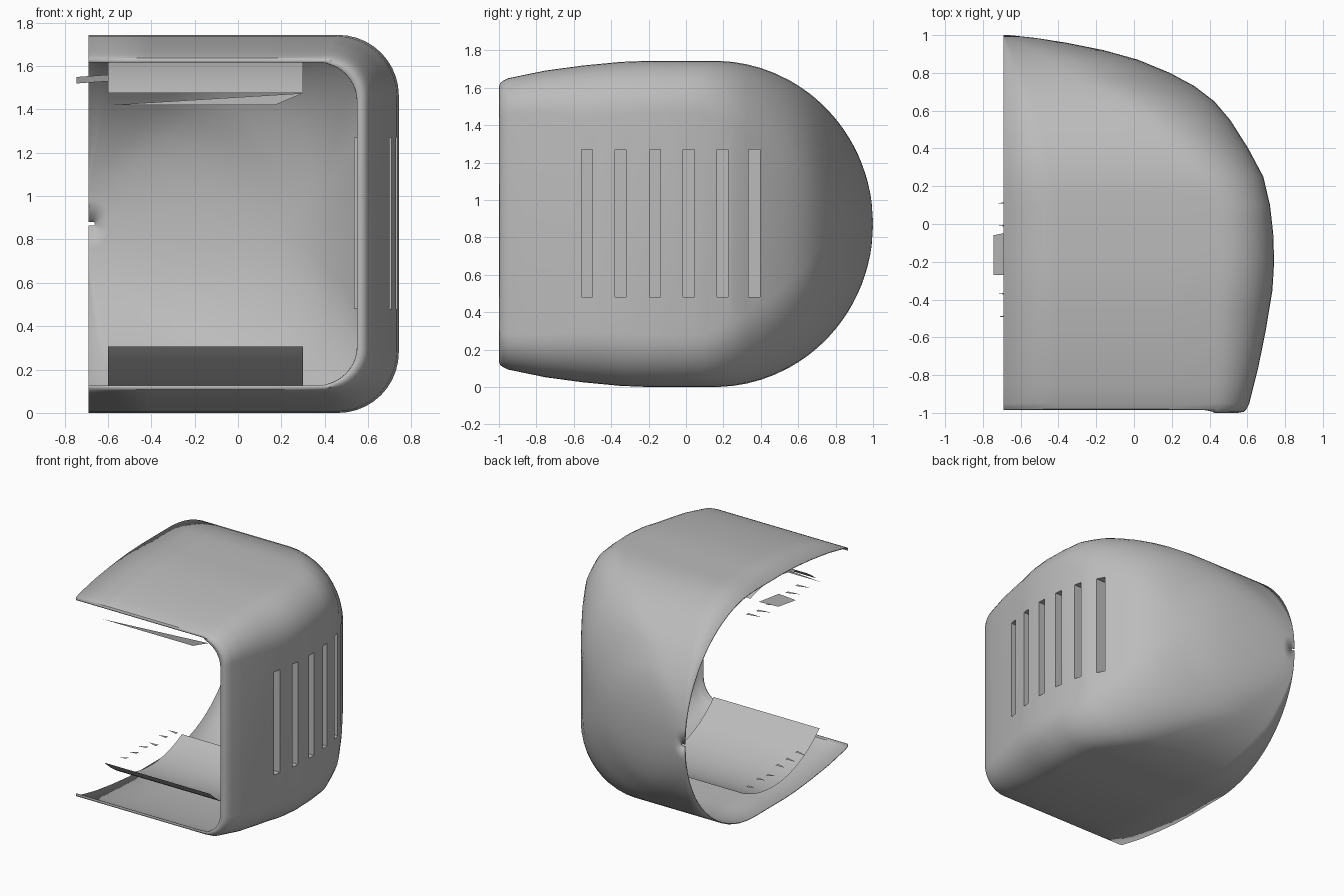
import bpy, bmesh, math, random

if "Cube" in bpy.data.objects:
    bpy.data.objects.remove(bpy.data.objects["Cube"])

grey = bpy.data.materials.new("light_grey")
grey.use_nodes = True
grey.diffuse_color = (0.5, 0.5, 0.5, 1)
grey.node_tree.nodes["Principled BSDF"].inputs["Base Color"].default_value = (0.5, 0.5, 0.5, 1)

LEFT, MID, HALF = -0.69, 0.872, 0.872


def make(name, verts, faces, smooth=False):
    mesh = bpy.data.meshes.new(name)
    mesh.from_pydata(verts, [], faces)
    mesh.materials.append(grey)
    obj = bpy.data.objects.new(name, mesh)
    bpy.context.collection.objects.link(obj)
    for p in mesh.polygons:
        p.use_smooth = smooth
    return obj


def grid(name, rows):
    n = len(rows[0])
    verts = [v for row in rows for v in row]
    faces = [(i * n + j, i * n + j + 1, (i + 1) * n + j + 1, (i + 1) * n + j)
             for i in range(len(rows) - 1) for j in range(n - 1)]
    return make(name, verts, faces, True)


def lerp_table(table, t):
    for (a, u), (b, v) in zip(table, table[1:]):
        if t <= b:
            return u + (v - u) * (t - a) / (b - a)
    return table[-1][1]


# Plan outline of the side wall, and half height ahead of the rounded back
SIDE = [(-1, 0.55), (-0.995, 0.58), (-0.98, 0.595), (-0.95, 0.61), (-0.75, 0.66), (-0.55, 0.70),
        (-0.35, 0.733), (-0.2, 0.742), (-0.05, 0.737), (0.1, 0.72), (0.25, 0.685), (0.4, 0.605),
        (0.55, 0.51), (0.65, 0.425), (0.73, 0.32), (0.8, 0.19), (0.87, 0.02), (0.92, -0.16),
        (0.96, -0.36), (0.985, -0.52), (1, -0.66)]
RISE = [(-1, 0.745), (-0.995, 0.755), (-0.98, 0.765), (-0.95, 0.779), (-0.75, 0.82),
        (-0.55, 0.847), (-0.35, 0.866), (-0.2, 0.872), (0.15, 0.872)]


def half_height(y):
    if y < 0.15:
        return lerp_table(RISE, y)
    return HALF * math.sqrt(max(0.0001, 1 - ((y - 0.15) / 0.85) ** 2))


# Curved housing: rounded sections lofted from the open front to the back
def section(y):
    x, h = lerp_table(SIDE, y), half_height(y)
    r = 0.18 + 0.1 * min(1, (y + 1) / 0.5) + 0.4 * max(0, y - 0.1)
    r = min(r, h * 0.95, (x - LEFT) * 0.95)
    half = [(LEFT + (x - r - LEFT) * k / 4, h) for k in range(4)]
    for k in range(11):
        a = math.pi / 2 * (1 - k / 10)
        half.append((x - r + r * math.cos(a), h - r + r * math.sin(a)))
    pts = half + [(px, -pz) for px, pz in reversed(half)]
    # The side lip stands slightly ahead of the roof and floor edges
    return [(px, y if px > 0.42 else max(y, -0.985 + 0.01 * (y + 1)), MID + pz) for px, pz in pts]


stations = [y for y, _ in SIDE]
ys = sorted(stations + [(a + b) / 2 for a, b in zip(stations[3:], stations[4:])])
housing = grid("housing", [section(y) for y in ys])
bm = bmesh.new()
bm.from_mesh(housing.data)
bmesh.ops.recalc_face_normals(bm, faces=bm.faces)
side = max(bm.faces, key=lambda f: f.calc_center_median().x)
if side.normal.x < 0:
    bmesh.ops.reverse_faces(bm, faces=bm.faces)
bm.to_mesh(housing.data)
bm.free()
wall = housing.modifiers.new("wall", 'SOLIDIFY')
wall.thickness = 0.008
wall.offset = -1

# Vent slots cut through the side wall, each with a closed pocket behind
Z0, Z1, FLOOR = 0.48, 1.27, 0.535
boxes, box_faces = [], []
for i, y0 in enumerate([-0.56, -0.38, -0.195, -0.015, 0.165, 0.335]):
    y1 = y0 + 0.06
    b = len(boxes)
    for x in (FLOOR, 0.9):
        boxes += [(x, y0, Z0), (x, y1, Z0), (x, y1, Z1), (x, y0, Z1)]
    box_faces += [tuple(b + k for k in f) for f in
                  ((0, 3, 2, 1), (4, 5, 6, 7), (0, 1, 5, 4), (1, 2, 6, 5), (2, 3, 7, 6), (3, 0, 4, 7))]
    xa, xb = lerp_table(SIDE, y0) - 0.003, lerp_table(SIDE, y1) - 0.003
    ring = [(FLOOR, y0, Z0), (FLOOR, y1, Z0), (FLOOR, y1, Z1), (FLOOR, y0, Z1),
            (xa, y0, Z0), (xb, y1, Z0), (xb, y1, Z1), (xa, y0, Z1)]
    make("vent_pocket_%d" % (i + 1), ring,
         [(0, 1, 2, 3), (0, 4, 5, 1), (1, 5, 6, 2), (2, 6, 7, 3), (3, 7, 4, 0)])
cutter = make("vent_cutter", boxes, box_faces)
cutter.hide_render = True
cutter.hide_viewport = True
cutter.display_type = 'WIRE'
cut = housing.modifiers.new("vents", 'BOOLEAN')
cut.operation = 'DIFFERENCE'
cut.solver = 'EXACT'
cut.object = cutter
bpy.context.view_layer.objects.active = housing
housing.select_set(True)
bpy.ops.object.shade_smooth_by_angle(angle=math.radians(35))
housing.select_set(False)


# Curved liner sheets inside the floor and the roof
def liner(name, sign, start, end):
    rows = []
    for k in range(25):
        a = math.radians(start + (end - start) * k / 24)
        y, z = -0.2 + 0.8 * math.sin(a), MID + sign * 0.8 * math.cos(a)
        rows.append([(-0.6, y, z), (0.3, y, z)])
    grid(name, rows)


liner("lower_liner", -1, -45, 28)
liner("upper_liner", 1, -41, 20)

# Torn slivers on the liner edges
make("roof_sliver", [(-0.6, -0.79, 1.42), (0.17, -0.79, 1.42), (0.3, -0.79, 1.475)], [(0, 1, 2)])
make("roof_flap", [(-0.745, -0.27, 1.52), (-0.6, -0.27, 1.53), (-0.6, -0.03, 1.56),
                   (-0.745, -0.06, 1.55)], [(0, 1, 2, 3)])
random.seed(4)
for name, z, tip in (("roof_shreds", 1.53, -0.72), ("floor_shreds", 0.21, -0.67)):
    verts, faces = [], []
    for k in range(6):
        y, dz = -0.5 + 0.12 * k, random.uniform(-0.03, 0.03)
        verts += [(-0.6, y, z + dz), (-0.6, y + 0.03, z + dz), (tip, y + 0.01, z + dz / 2)]
        faces.append((3 * k, 3 * k + 1, 3 * k + 2))
    make(name, verts, faces)
